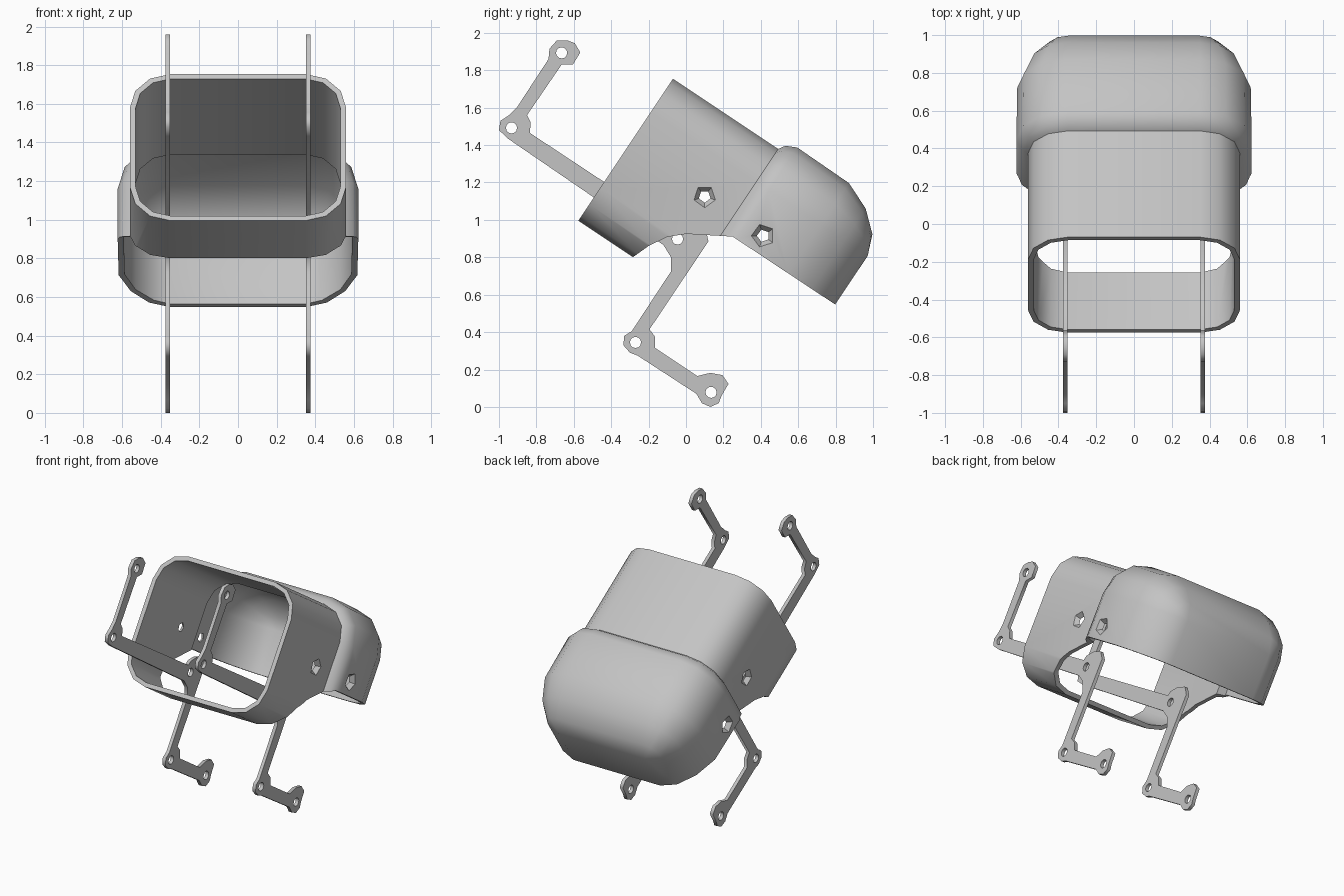
import bpy
import bmesh
from math import radians, sin, cos
from mathutils import Matrix, Vector

if "Cube" in bpy.data.objects:
    bpy.data.objects.remove(bpy.data.objects["Cube"], do_unlink=True)

TILT = Matrix.Rotation(radians(-33.7), 4, 'X')   # the shell leans down to the back
WALL = 0.03

grey = bpy.data.materials.new("light grey")
grey.use_nodes = True
colour = (0.55, 0.55, 0.55, 1)
grey.diffuse_color = colour
grey.node_tree.nodes["Principled BSDF"].inputs["Base Color"].default_value = colour


def add_object(name, data):
    obj = bpy.data.objects.new(name, data)
    bpy.context.scene.collection.objects.link(obj)
    return obj


def mesh_object(name, bm, matrix):
    bmesh.ops.recalc_face_normals(bm, faces=bm.faces)
    bm.transform(matrix)
    mesh = bpy.data.meshes.new(name)
    bm.to_mesh(mesh)
    bm.free()
    mesh.materials.append(grey)
    return add_object(name, mesh)


def select_only(obj):
    bpy.ops.object.select_all(action='DESELECT')
    obj.select_set(True)
    bpy.context.view_layer.objects.active = obj


def cut(target, cutter):
    mod = target.modifiers.new("cut", 'BOOLEAN')
    mod.operation = 'DIFFERENCE'
    mod.solver = 'EXACT'
    mod.object = cutter
    select_only(target)
    bpy.ops.object.modifier_apply(modifier=mod.name)
    bpy.data.objects.remove(cutter, do_unlink=True)


def rounded_section(along, radius, steps=3):
    """Rounded rectangle around a fixed core, corner by corner."""
    corners = [(0.35, 1.211), (-0.35, 1.211), (-0.35, 0.719), (0.35, 0.719)]
    points = []
    for i, (x, z) in enumerate(corners):
        for s in range(steps + 1):
            t = radians(90 * (i + s / steps))
            points.append(Vector((x + radius * cos(t), along, z + radius * sin(t))))
    return points


# Shell: one loft from the inner back wall, out over the front rim, to the outer back
inner = [(0.33, 0), (0.295, 0.085), (0.195, 0.18), (0.05, 0.238),
         (-0.31, 0.24), (-0.325, 0.18), (-1.031, 0.21 - WALL)]
outer = [(-1.031, 0.21), (-0.355, 0.21), (-0.333, 0.245), (-0.275, 0.273),
         (0.06, 0.268), (0.21, 0.205), (0.317, 0.11), (0.36, 0)]
bm = bmesh.new()
rings = [[bm.verts.new(p) for p in rounded_section(a, r)] for a, r in inner + outer]
for ring, following in zip(rings, rings[1:]):
    for i in range(len(ring)):
        j = (i + 1) % len(ring)
        bm.faces.new((ring[i], ring[j], following[j], following[i]))
bm.faces.new(rings[0])
bm.faces.new(rings[-1])
bmesh.ops.remove_doubles(bm, verts=bm.verts, dist=0.0005)
shell = mesh_object("shell", bm, TILT)

# Curved opening along the underside
opening = [(-0.681, 0.3), (-0.681, 0.507), (-0.644, 0.605), (-0.588, 0.70),
           (-0.513, 0.77), (-0.358, 0.861), (-0.297, 0.896), (0.6, 0.899), (0.6, 0.3)]
bm = bmesh.new()
face = bm.faces.new([bm.verts.new((-1, a, u)) for a, u in opening])
extruded = bmesh.ops.extrude_face_region(bm, geom=[face])["geom"]
bmesh.ops.translate(bm, vec=(2, 0, 0),
                    verts=[v for v in extruded if isinstance(v, bmesh.types.BMVert)])
cut(shell, mesh_object("opening_cutter", bm, TILT))

# Tapered five-sided holes in both side walls
for x, y, z, turn in [(0.56, 0.10, 1.125, -90), (0.618, 0.413, 0.915, 180)]:
    for side in (1, -1):
        bm = bmesh.new()
        bmesh.ops.create_cone(bm, cap_ends=True, segments=5,
                              radius1=0.015, radius2=0.078, depth=0.07)
        place = (Matrix.Translation((side * (x - 0.015), y, z))
                 @ Matrix.Rotation(radians(turn), 4, 'X')
                 @ Matrix.Rotation(radians(90 * side), 4, 'Y'))
        cut(shell, mesh_object("hole_cutter", bm, place))

select_only(shell)
bpy.ops.object.shade_smooth_by_angle(angle=radians(40))

# Side arms: flat plates with hooked ends and a pivot hole at every joint
arm_outline = [
    # upper hook
    (-0.735, 1.86), (-0.73, 1.915), (-0.69, 1.96), (-0.635, 1.96), (-0.595, 1.945),
    (-0.565, 1.895), (-0.605, 1.83), (-0.665, 1.83), (-0.85, 1.56), (-0.83, 1.52),
    (-0.835, 1.465),
    # middle joint
    (-0.07, 0.96), (-0.04, 0.98), (0.03, 0.98), (0.105, 0.95), (0.12, 0.885),
    # lower hook
    (-0.195, 0.415), (-0.165, 0.375), (-0.165, 0.315), (0.06, 0.165), (0.13, 0.182),
    (0.195, 0.17), (0.227, 0.123), (0.19, 0.06), (0.175, 0.02), (0.13, 0.0),
    (0.085, 0.02), (0.056, 0.07), (-0.26, 0.275), (-0.3, 0.29), (-0.335, 0.33),
    (-0.33, 0.38), (-0.29, 0.405),
    # back up the leg and along the long bar
    (-0.08, 0.725), (-0.08, 0.80), (-0.12, 0.865), (-0.95, 1.433),
    (-1.0, 1.48), (-0.992, 1.53), (-0.95, 1.557), (-0.905, 1.6)]
pivots = [(-0.665, 1.893), (-0.933, 1.492), (-0.045, 0.898), (-0.27, 0.345), (0.134, 0.078)]


def add_spline(curve, points):
    spline = curve.splines.new('POLY')
    spline.points.add(len(points) - 1)
    for point, (y, z) in zip(spline.points, points):
        point.co = (y, z, 0, 1)
    spline.use_cyclic_u = True


def make_arm(name, x):
    curve = bpy.data.curves.new(name, 'CURVE')
    curve.dimensions = '2D'
    curve.fill_mode = 'BOTH'
    curve.extrude = 0.0125
    add_spline(curve, arm_outline)
    for y, z in pivots:
        add_spline(curve, [(y + 0.03 * cos(radians(t)), z + 0.03 * sin(radians(t)))
                           for t in range(0, 360, 30)])
    curve.materials.append(grey)
    arm = add_object(name, curve)
    # stand the flat curve upright: its x becomes y, its y becomes z
    arm.matrix_world = Matrix(((0, 0, 1, x), (1, 0, 0, 0), (0, 1, 0, 0), (0, 0, 0, 1)))
    select_only(arm)
    bpy.ops.object.convert(target='MESH')


make_arm("left_arm", 0.364)
make_arm("right_arm", -0.364)
